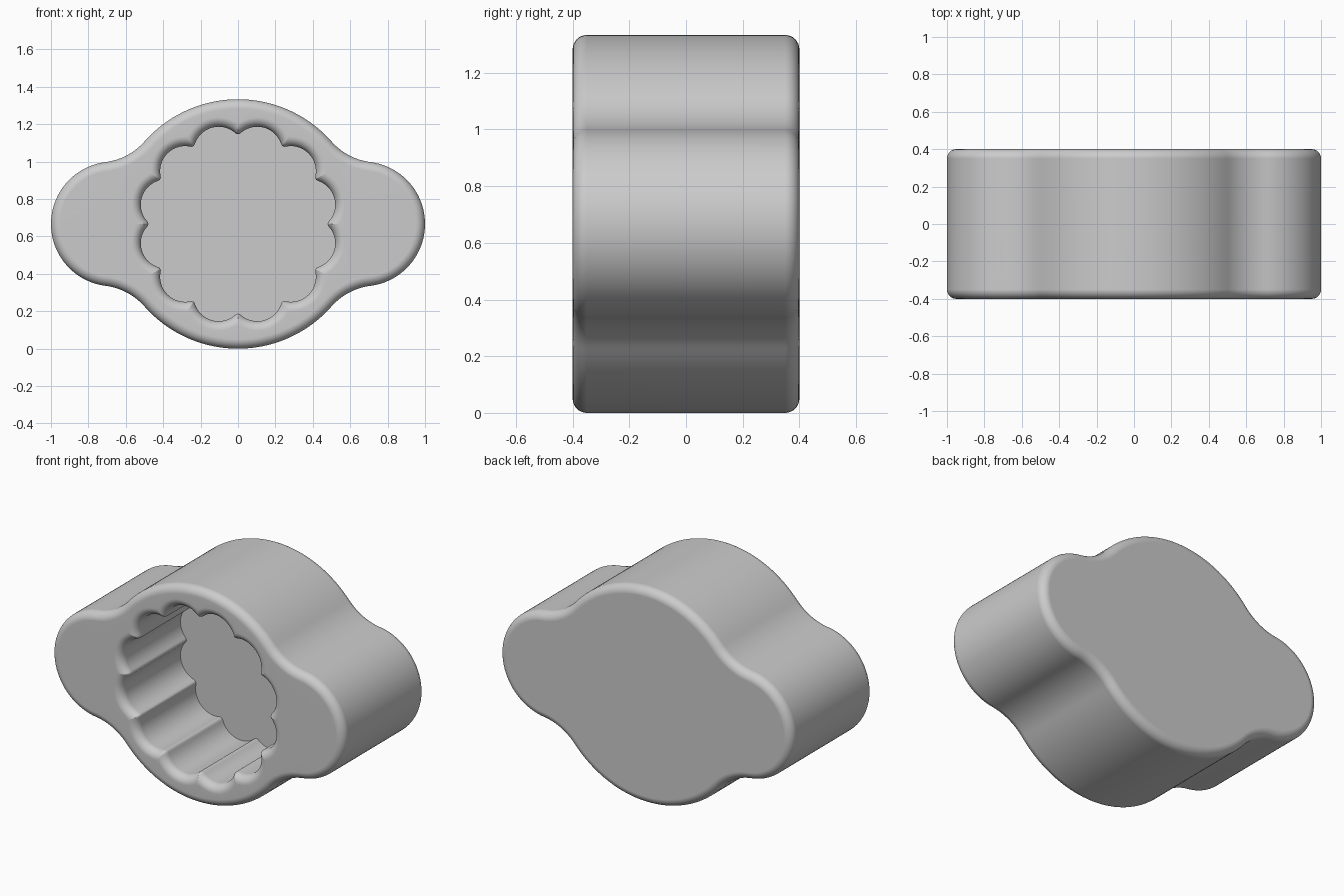
import bpy
import bmesh
from math import sin, cos, pi, radians, sqrt, atan2

if "Cube" in bpy.data.objects:
    bpy.data.objects.remove(bpy.data.objects["Cube"], do_unlink=True)

MID = 2 / 3              # height of the centre line
FRONT, BACK = -0.4, 0.4
FLOOR = 0.18             # depth position of the socket floor
ROUND = 0.05             # rounding of the rims
STEPS = 8
R_MAIN, R_END = 2 / 3, 1 / 3
LOBES, LOBE_C, LOBE_R, RIDGE_R = 12, 0.4, 0.1335, 0.02
HALF = pi / LOBES


def arc(cx, cz, r, a, b, n):
    return [(cx + r * cos(a + (b - a) * i / n), cz + r * sin(a + (b - a) * i / n))
            for i in range(n + 1)]


def outline(inset):
    """Body outline: large middle circle blended into two end circles."""
    bx = 0.75
    bz = sqrt((R_MAIN + R_END) ** 2 - bx ** 2)
    end = atan2(bz, bx - MID)
    main = atan2(bz, bx)
    quarter = (arc(MID, 0, R_END - inset, 0, end, 24)
               + arc(bx, bz, R_END + inset, end + pi, main + pi, 14)[1:]
               + arc(0, 0, R_MAIN - inset, main, pi / 2, 20)[1:])
    half = quarter + [(-x, z) for x, z in reversed(quarter[:-1])]
    return half + [(x, -z) for x, z in reversed(half[1:-1])]


def scallop(grow):
    """Twelve-lobed socket outline with rounded ridges, grown outwards."""
    ridge_c = LOBE_C * cos(HALF) + sqrt((LOBE_R + RIDGE_R) ** 2 - (LOBE_C * sin(HALF)) ** 2)
    ridge_r = RIDGE_R - grow
    share = ridge_r / (LOBE_R + RIDGE_R)
    tx = ridge_c + (LOBE_C * cos(HALF) - ridge_c) * share
    limit = atan2(LOBE_C * sin(HALF) * share, tx)
    pts = []
    for k in range(LOBES):
        for i in range(24):
            phi = HALF * sin(pi / 2 * (i / 12 - 1))
            psi = HALF - abs(phi)
            if ridge_r > 0 and psi < limit:
                r = ridge_c * cos(psi) - sqrt(max(0, ridge_r ** 2 - (ridge_c * sin(psi)) ** 2))
            else:
                r = LOBE_C * cos(phi) + sqrt((LOBE_R + grow) ** 2 - (LOBE_C * sin(phi)) ** 2)
            a = (2 * k + 1) * HALF + phi
            pts.append((r * cos(a), r * sin(a)))
    return pts


bm = bmesh.new()


def ring(pts, y):
    return [bm.verts.new((x, y, z + MID)) for x, z in pts]


def loft(rings):
    for a, b in zip(rings, rings[1:]):
        for i in range(len(a)):
            j = (i + 1) % len(a)
            bm.faces.new((a[i], a[j], b[j], b[i]))


# Quarter-round rim: offset and depth from the flat face
rim = []
for i in range(STEPS + 1):
    t = pi / 2 * i / STEPS
    rim.append((ROUND * (1 - sin(t)), ROUND * (1 - cos(t))))

# Outer shell with both rims rounded
shell = [ring(outline(d), FRONT + y) for d, y in rim]
shell += [ring(outline(d), BACK - y) for d, y in reversed(rim)]
loft(shell)
bm.faces.new(shell[-1])

# Scalloped socket, flared at the mouth
socket = [ring(scallop(d), FRONT + y) for d, y in rim]
socket.append(ring(scallop(0), FLOOR))
loft(socket)
bm.faces.new(socket[-1])

# Front face between the outer rim and the mouth
edges = [e for e in bm.edges if e.is_boundary]
bmesh.ops.triangle_fill(bm, use_beauty=True, edges=edges)
bmesh.ops.recalc_face_normals(bm, faces=bm.faces[:])

mesh = bpy.data.meshes.new("knob_body")
bm.to_mesh(mesh)
bm.free()
body = bpy.data.objects.new("knob_body", mesh)
bpy.context.collection.objects.link(body)

# Plain grey finish
grey = bpy.data.materials.new("light_grey")
grey.use_nodes = True
colour = (0.6, 0.6, 0.6, 1)
grey.diffuse_color = colour
grey.node_tree.nodes["Principled BSDF"].inputs["Base Color"].default_value = colour
mesh.materials.append(grey)

# Smooth curves, crisp floor edge, flat end faces
bpy.ops.object.select_all(action='DESELECT')
body.select_set(True)
bpy.context.view_layer.objects.active = body
bpy.ops.object.shade_smooth_by_angle(angle=radians(35))
weighted = body.modifiers.new("weighted_normals", 'WEIGHTED_NORMAL')
weighted.keep_sharp = True
